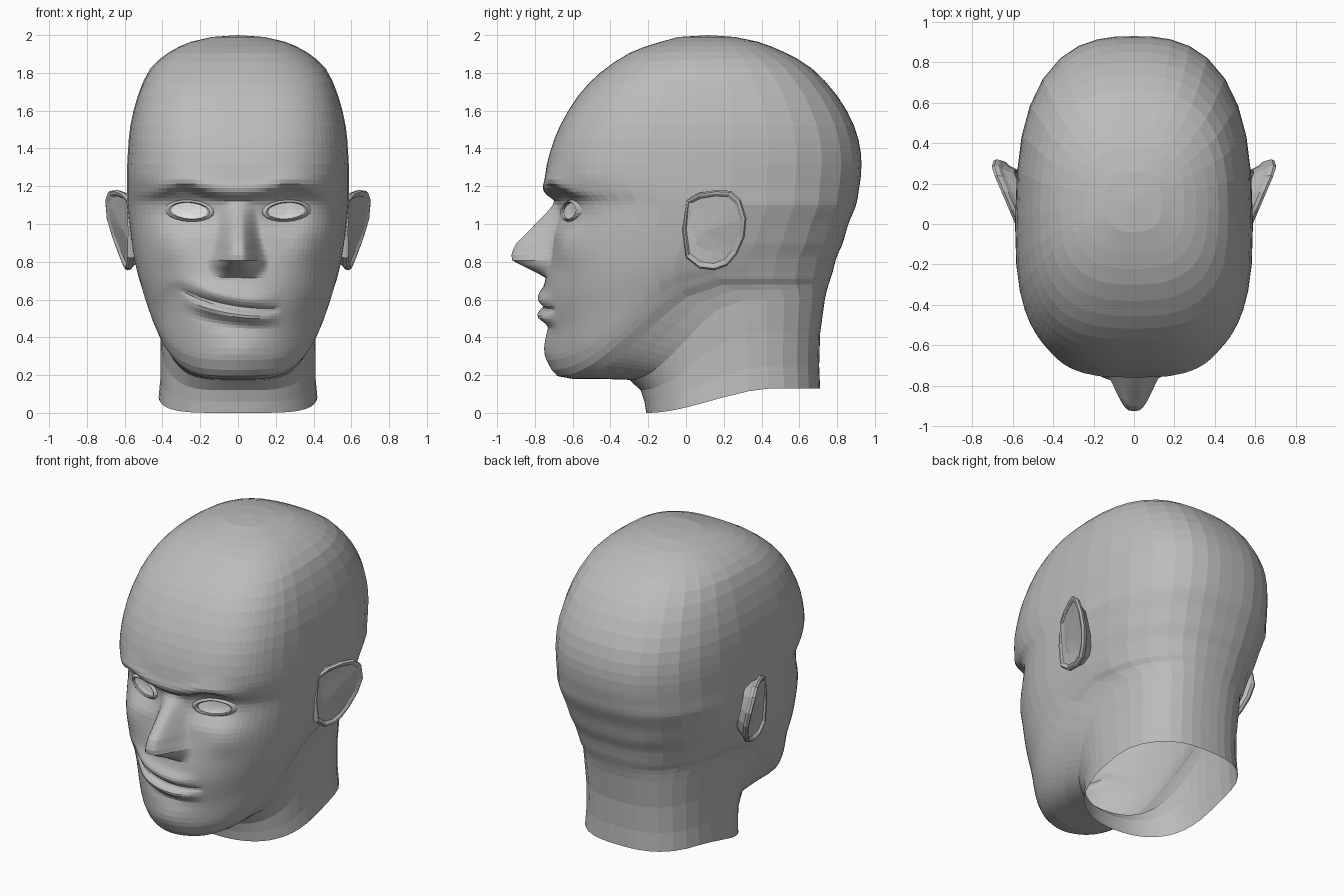
import bpy, bmesh, math
from mathutils import Vector
from mathutils.bvhtree import BVHTree

if "Cube" in bpy.data.objects:
    bpy.data.objects.remove(bpy.data.objects["Cube"])


def material(name, value):
    m = bpy.data.materials.new(name)
    m.use_nodes = True
    m.diffuse_color = (value, value, value, 1)
    m.node_tree.nodes["Principled BSDF"].inputs["Base Color"].default_value = m.diffuse_color
    return m


skin = material("grey skin", 0.5)
white = material("eye white", 1.0)


def loft(name, rings, mat, start=None, end=None):
    """Bridge closed rings of points; optional end points close the ends with fans."""
    bm = bmesh.new()
    vs = [[bm.verts.new(p) for p in r] for r in rings]
    n = len(rings[0])
    for a, b in zip(vs, vs[1:]):
        for i in range(n):
            j = (i + 1) % n
            bm.faces.new((a[i], a[j], b[j], b[i]))
    for ring, tip in ((vs[0], start), (vs[-1], end)):
        if tip is not None:
            t = bm.verts.new(tip)
            for i in range(n):
                bm.faces.new((ring[i], ring[(i + 1) % n], t))
    bmesh.ops.recalc_face_normals(bm, faces=bm.faces)
    me = bpy.data.meshes.new(name)
    bm.to_mesh(me)
    me.materials.append(mat)
    ob = bpy.data.objects.new(name, me)
    bpy.context.collection.objects.link(ob)
    tree = BVHTree.FromBMesh(bm)
    bm.free()
    return tree


def smooth(a, b, v):
    t = max(0, min(1, (v - a) / (b - a)))
    return t * t * (3 - 2 * t)


def bump(v, centre, width):
    return math.exp(-((v - centre) / width) ** 2)


def along(points, v):
    """Piecewise linear lookup."""
    if v <= points[0][0]:
        return points[0][1]
    for (a, p), (b, q) in zip(points, points[1:]):
        if v <= b:
            return p + (q - p) * (v - a) / (b - a)
    return points[-1][1]


NOSE_HEIGHT = [(0.715, 0), (0.745, 0.06), (0.805, 0.195), (0.84, 0.205), (0.89, 0.195), (1.0, 0.105), (1.12, 0)]
NOSE_WIDTH = [(0.72, 0.155), (0.8, 0.17), (0.87, 0.14), (0.95, 0.12), (1.12, 0.09)]
NECK_WIDTH = [(0.13, 0.42), (0.42, 0.41), (0.6, 0.445), (0.72, 0.485), (0.9, 0.54), (1.1, 0.585)]


def mouth_lift(x):
    """Lopsided smile: rise of the mouth line across the face."""
    return (0.45 * x * x - 0.15 * x) * (1 - smooth(0.28, 0.45, abs(x)))


def relief(x, z):
    """Forward height of the facial features."""
    ax = abs(x)
    # nose
    h = along(NOSE_HEIGHT, z) * (1 - smooth(0.12, 1, ax / along(NOSE_WIDTH, z)))
    # brow and eye socket
    brow = 1.14 + 0.05 * bump(ax, 0.29, 0.15)
    h += 0.018 * bump(z, brow + 0.04, 0.04) * (1 - smooth(0.35, 0.5, ax))
    h -= 0.055 * bump(ax, 0.25, 0.14) * smooth(0.92, 1.06, z) * (1 - smooth(brow - 0.03, brow + 0.02, z))
    # cheekbone, chin
    h += 0.025 * bump(ax, 0.36, 0.11) * bump(z, 0.88, 0.1)
    h += 0.015 * bump(x, 0, 0.13) * bump(z, 0.33, 0.07)
    # lips
    d = z - 0.56 - mouth_lift(x)
    ends = smooth(-0.32, -0.12, x) * (1 - smooth(0.06, 0.25, x))
    h += ends * (0.03 * bump(d, 0.05, 0.04) + 0.04 * bump(d, -0.045, 0.03))
    crease = smooth(-0.32, -0.26, x) * (1 - smooth(0.18, 0.24, x))
    return h - crease * 0.014 * bump(d, 0, 0.014) - ends * 0.01 * bump(d, -0.11, 0.03)


# Head rings: front y, front z, back y, back z, half width, front squareness, steps to next
SECTIONS = [
    (-0.04, 1.99, 0.26, 1.99, 0.14, 2.4, 1), (-0.15, 1.96, 0.38, 1.965, 0.25, 2.6, 2),
    (-0.30, 1.905, 0.52, 1.91, 0.365, 2.7, 2), (-0.455, 1.80, 0.665, 1.825, 0.465, 2.8, 2),
    (-0.57, 1.68, 0.80, 1.68, 0.53, 2.9, 2), (-0.667, 1.52, 0.89, 1.52, 0.57, 2.9, 2),
    (-0.72, 1.38, 0.925, 1.38, 0.583, 2.9, 2), (-0.745, 1.26, 0.927, 1.27, 0.588, 2.8, 4),
    (-0.735, 1.17, 0.915, 1.18, 0.588, 2.6, 4), (-0.69, 1.1, 0.90, 1.1, 0.586, 2.5, 5),
    (-0.70, 0.95, 0.86, 1.0, 0.575, 2.5, 6), (-0.73, 0.78, 0.83, 0.9, 0.56, 2.35, 10),
    (-0.755, 0.62, 0.80, 0.83, 0.545, 2.1, 12), (-0.74, 0.45, 0.785, 0.78, 0.525, 1.95, 5),
    (-0.73, 0.28, 0.775, 0.74, 0.50, 1.85, 2), (-0.68, 0.195, 0.765, 0.71, 0.48, 1.8, 1),
    (-0.60, 0.18, 0.755, 0.68, 0.455, 1.85, 2), (-0.30, 0.175, 0.735, 0.6, 0.42, 2, 1),
    (-0.24, 0.12, 0.71, 0.42, 0.41, 2.1, 1), (-0.22, 0.06, 0.705, 0.25, 0.41, 2.2, 1),
    (-0.21, 0, 0.71, 0.13, 0.42, 2.2, 1)]
FRONT = [i * 0.02 for i in range(23)] + [0.48 + i * 0.04 for i in range(11)] + [0.92, 0.96, 0.99, 1]
BACK = [0.99, 0.95, 0.88, 0.77, 0.62, 0.47, 0.31, 0.16, 0]


def head_ring(yf, zf, yb, zb, w, square):
    mid = 0.55 * yf + 0.45 * yb
    span = 0.75 - 0.17 * smooth(0, 0.17, zf)

    def point(s, tip, side):
        n = square if tip < mid else 2.65
        y = mid + (tip - mid) * (1 - abs(s) ** n) ** (1 / n)
        z = zf + (zb - zf) * smooth(0, span, (y - yf) / (yb - yf))
        # behind the jaw the sides run down into the neck
        x = side * s * (w + (min(w, along(NECK_WIDTH, z)) - w) * smooth(0.02, 0.3, y))
        if tip < mid and zf > 0.19:
            z += mouth_lift(x) * bump(z, 0.56, 0.11)
            y -= relief(x, z)
        return Vector((x, y, z))
    left = [point(s, yf, 1) for s in FRONT] + [point(s, yb, 1) for s in BACK]
    right = [point(s, yf, -1) for s in FRONT[1:]] + [point(s, yb, -1) for s in BACK[:-1]]
    return left + right[::-1]


def spline(p, a, b, q, t):
    """Smooth curve from a to b with neighbours p and q."""
    return a + 0.5 * t * (b - p + t * (2 * p - 5 * a + 4 * b - q + t * (3 * (a - b) + q - p)))


rings = []
padded = SECTIONS[:1] + SECTIONS + SECTIONS[-1:]
for four in zip(padded, padded[1:], padded[2:], padded[3:]):
    steps = four[1][6]
    for k in range(steps):
        rings.append(head_ring(*[spline(*values, k / steps) for values in list(zip(*four))[:6]]))
rings.append(head_ring(*SECTIONS[-1][:6]))
surface = loft("head_and_neck", rings, skin, start=(0, 0.12, 2.0))


# Eyes and lids follow the face surface
def face_point(x, z, out):
    hit = surface.ray_cast(Vector((x, -2, z)), Vector((0, 1, 0)))[0]
    return Vector((x, hit.y - out, z))


def almond(side, scale, out):
    pts = []
    for i in range(20):
        a = math.tau * i / 20
        x = side * (0.257 + 0.098 * scale * math.cos(a))
        pts.append(face_point(x, 1.07 + 0.043 * scale * math.sin(a) + 0.006 * math.cos(a), out))
    return pts


for side, label in ((1, "left"), (-1, "right")):
    loft(label + "_eye", [almond(side, 1.05, 0.004), almond(side, 0.5, 0.009)], white,
         end=face_point(side * 0.257, 1.07, 0.009))
    loft(label + "_eyelids", [almond(side, s, o) for s, o in
                              ((1, 0), (1, 0.016), (1.1, 0.02), (1.25, 0.01), (1.4, -0.008))], skin)

# Ears: outline in y and z, flaring outwards to the rear
EAR = [(0.0, 1.13), (0.07, 1.165), (0.16, 1.18), (0.24, 1.175), (0.29, 1.13), (0.32, 1.03), (0.31, 0.93),
       (0.27, 0.84), (0.22, 0.78), (0.15, 0.755), (0.07, 0.765), (0.0, 0.82), (-0.02, 0.97)]


def ear_ring(side, scale, out):
    pts = []
    for y, z in EAR:
        y, z = 0.12 + (y - 0.12) * scale, 0.98 + (z - 0.98) * scale
        flare = 0.12 * max(0, min(1, (y + 0.01) / 0.28)) * (0.2 + 0.8 * smooth(0.7, 1.1, z))
        pts.append(Vector((side * (0.58 + flare + out), y, z)))
    return pts


for side, label in ((1, "left"), (-1, "right")):
    loft(label + "_ear", [ear_ring(side, s, o) for s, o in
                          ((0.75, -0.1), (0.88, -0.05), (0.98, -0.03), (1, -0.01), (0.96, 0.003),
                           (0.9, 0.0), (0.84, -0.012), (0.55, -0.016))],
         skin, end=(side * 0.605, 0.1, 0.96))
